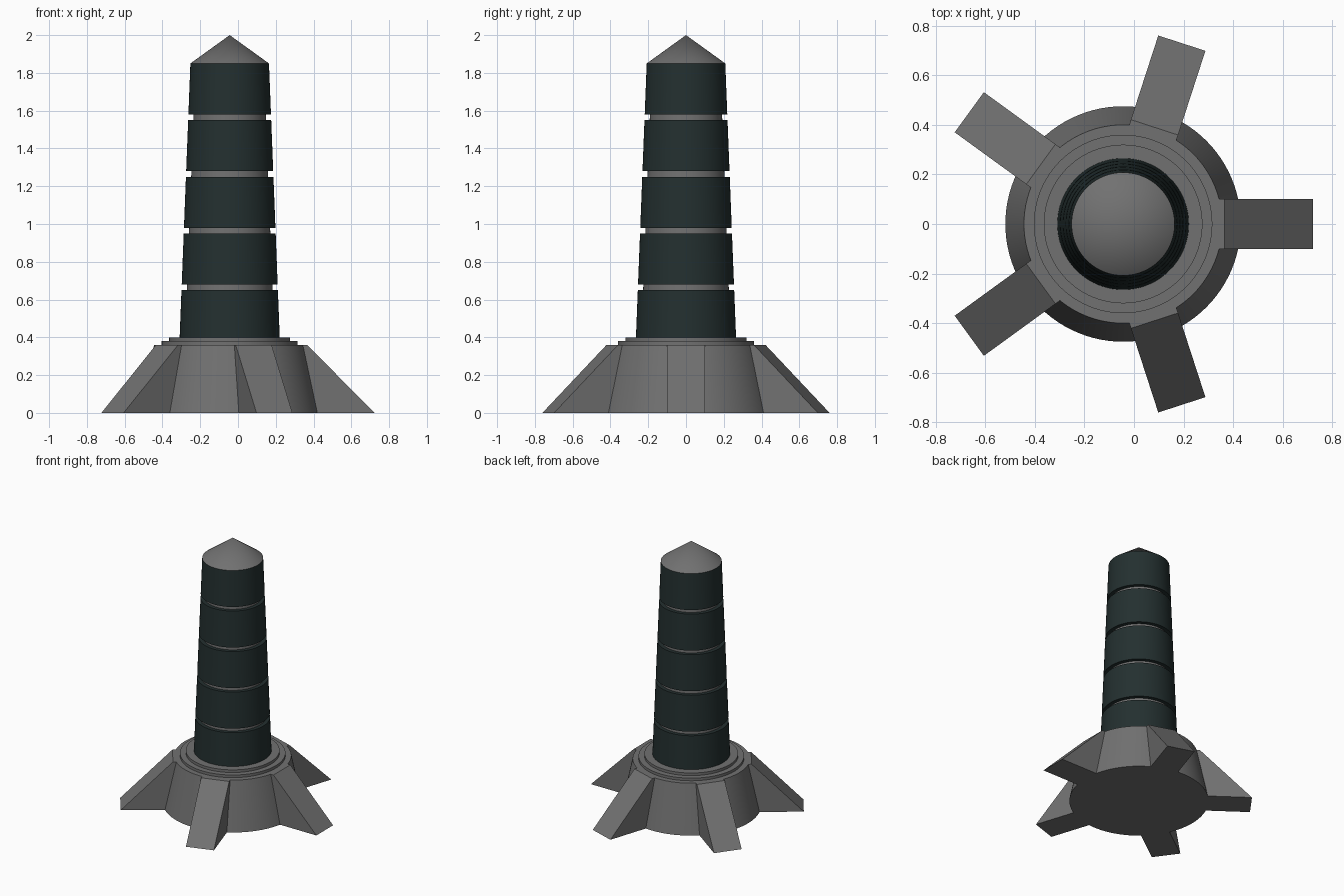
import bpy, bmesh, math

if "Cube" in bpy.data.objects:
    bpy.data.objects.remove(bpy.data.objects["Cube"])

CX = -0.044   # tower axis, offset so the five-finned base is centred
SEG = 96


def material(name, rgb):
    m = bpy.data.materials.new(name)
    m.diffuse_color = (*rgb, 1)
    m.use_nodes = True
    m.node_tree.nodes["Principled BSDF"].inputs["Base Color"].default_value = m.diffuse_color
    return m


GREY = material("stone grey", (0.165, 0.165, 0.165))
DARK = material("dark teal", (0.017, 0.029, 0.029))


def finish(name, bm, mat):
    bmesh.ops.recalc_face_normals(bm, faces=bm.faces)
    me = bpy.data.meshes.new(name)
    bm.to_mesh(me)
    bm.free()
    me.materials.append(mat)
    ob = bpy.data.objects.new(name, me)
    ob.location.x = CX
    bpy.context.collection.objects.link(ob)
    return ob


def frustum(name, r0, r1, z0, z1, mat):
    bm = bmesh.new()
    bmesh.ops.create_cone(bm, cap_ends=True, segments=SEG,
                          radius1=r0, radius2=r1, depth=z1 - z0)
    bmesh.ops.translate(bm, verts=bm.verts, vec=(0, 0, (z0 + z1) / 2))
    ob = finish(name, bm, mat)
    bpy.ops.object.select_all(action='DESELECT')
    ob.select_set(True)
    bpy.context.view_layer.objects.active = ob
    bpy.ops.object.shade_smooth_by_angle(angle=math.radians(30))
    return ob


def fin(name, angle):
    # Sloped side profile extruded across the fin width
    profile = [(0.37, 0), (0.767, 0), (0.41, 0.36), (0.37, 0.36)]
    bm = bmesh.new()
    face = bm.faces.new([bm.verts.new((x, -0.1, z)) for x, z in profile])
    ext = bmesh.ops.extrude_face_region(bm, geom=[face])["geom"]
    bmesh.ops.translate(bm, vec=(0, 0.2, 0),
                        verts=[v for v in ext if isinstance(v, bmesh.types.BMVert)])
    finish(name, bm, GREY).rotation_euler.z = angle


# Base with two thin steps
frustum("base", 0.475, 0.40, 0, 0.36, GREY)
frustum("lower_step", 0.36, 0.36, 0.355, 0.38, GREY)
frustum("upper_step", 0.32, 0.32, 0.375, 0.40, GREY)

# Five buttress fins
for i in range(5):
    fin(f"buttress_{i + 1}", i * math.tau / 5)

# Inner core seen in the gaps between bands
frustum("core", 0.237, 0.181, 0.39, 1.84, GREY)


def tower_radius(z):
    return 0.265 - (z - 0.40) * 0.0393


# Five dark bands
for i in range(5):
    z0 = 0.40 if i == 0 else 0.38 + 0.3 * i
    z1 = 0.65 + 0.3 * i
    frustum(f"tower_band_{i + 1}", tower_radius(z0), tower_radius(z1), z0, z1, DARK)

# Pointed cap
frustum("cap", 0.208, 0, 1.85, 2.0, GREY)
